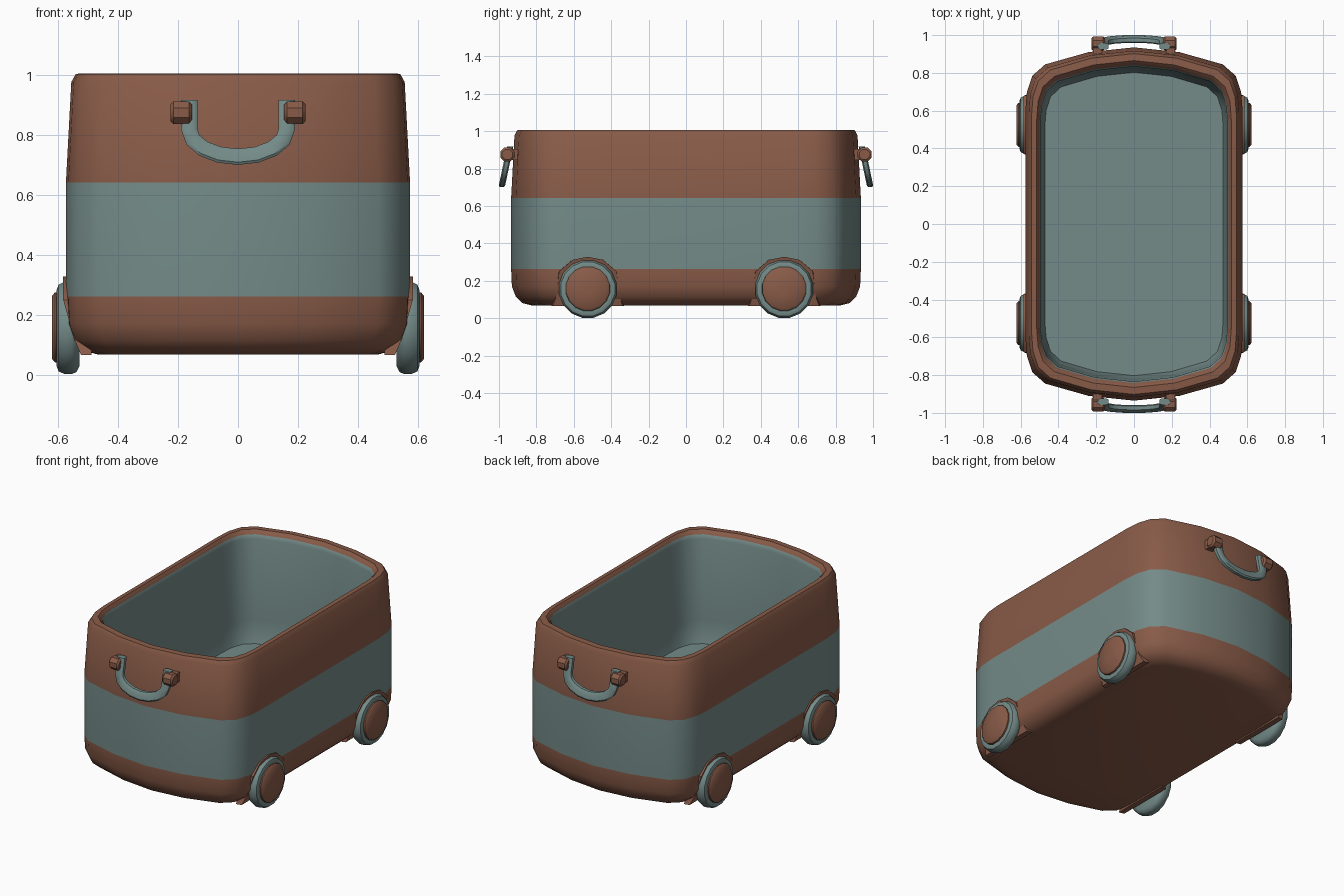
import bpy, bmesh
from math import sin, cos, pi, radians
from mathutils import Vector

if "Cube" in bpy.data.objects:
    bpy.data.objects.remove(bpy.data.objects["Cube"])


def material(name, color):
    m = bpy.data.materials.new(name)
    m.diffuse_color = (*color, 1)
    m.use_nodes = True
    m.node_tree.nodes["Principled BSDF"].inputs["Base Color"].default_value = m.diffuse_color
    return m


BROWN = material("brown", (0.25, 0.105, 0.065))
TEAL = material("teal", (0.175, 0.26, 0.25))


def loft(name, rings, mats, bands=None, smooth=40):
    """Skin a list of closed rings, cap both ends; bands = material per strip."""
    bm = bmesh.new()
    loops = [[bm.verts.new(p) for p in ring] for ring in rings]
    n = len(loops[0])
    bands = bands or [0] * (len(rings) - 1)
    for a, b, mi in zip(loops, loops[1:], bands):
        for i in range(n):
            j = (i + 1) % n
            bm.faces.new((a[i], a[j], b[j], b[i])).material_index = mi
    bm.faces.new(loops[0]).material_index = bands[0]
    bm.faces.new(loops[-1]).material_index = bands[-1]
    bmesh.ops.recalc_face_normals(bm, faces=bm.faces)
    me = bpy.data.meshes.new(name)
    bm.to_mesh(me)
    bm.free()
    for m in mats:
        me.materials.append(m)
    ob = bpy.data.objects.new(name, me)
    bpy.context.collection.objects.link(ob)
    bpy.ops.object.select_all(action='DESELECT')
    ob.select_set(True)
    bpy.context.view_layer.objects.active = ob
    bpy.ops.object.shade_smooth_by_angle(angle=radians(smooth))
    return ob


def lathe_x(name, profile, center, side, mat, sides=16):
    """Turn (radius, x) pairs around an axis along x."""
    _, cy, cz = center
    rings = [[(side * (center[0] + x), cy + r * cos(2 * pi * (i + .5) / sides),
               cz + r * sin(2 * pi * (i + .5) / sides)) for i in range(sides)]
             for r, x in profile]
    return loft(name, rings, [mat])


# Tub: rounded plan outline scaled along a wall profile
W, L = 0.575, 0.935
quarter = [(W, .60), (.567, .70), (.538, .785), (.47, .845), (.24, .91)]
plan = quarter + [(0, L)] + [(-x, y) for x, y in reversed(quarter)]
plan += [(-x, -y) for x, y in plan]
# half width, half length, height, material of the strip above
profile = [(.47, .825, .068, 0), (.515, .873, .08, 0), (.553, .91, .115, 0),
           (.571, .931, .17, 0), (W, L, .262, 1), (W, L, .642, 0),
           (.557, .917, .978, 0), (.542, .902, 1.005, 0), (.515, .865, 1.007, 0),
           (.50, .842, .985, 1), (.495, .834, .96, 1), (.488, .822, .45, 1),
           (.484, .818, .36, 1), (.472, .803, .305, 1)]
loft("tub", [[(x * w / W, y * l / L, z) for x, y in plan] for w, l, z, _ in profile],
     [BROWN, TEAL], [p[3] for p in profile[:-1]], 45)

# Wheels with hubcaps and arches
tyre = [(.02, .53), (.13, .53), (.15, .54), (.157, .555), (.157, .58),
        (.147, .6), (.13, .606), (.12, .604), (.117, .592), (.02, .592)]
hub = [(.02, .58), (.119, .58), (.119, .612), (.108, .621), (.02, .622)]
arch = [(-.195, .065), (-.175, .12), (-.16, .25), (-.085, .312), (0, .328),
        (.085, .312), (.16, .25), (.175, .12), (.195, .065)]
for side, sn in ((1, "right"), (-1, "left")):
    for y, yn in ((-.525, "front"), (.525, "back")):
        tag = f"{yn}_{sn}"
        lathe_x("tyre_" + tag, tyre, (0, y, .156), side, TEAL)
        lathe_x("hubcap_" + tag, hub, (0, y, .158), side, BROWN)
        # Arch face follows the curve of the tub wall
        loft("wheel_arch_" + tag,
             [[(side * .49, y + a, z) for a, z in arch],
              [(side * min(.584, .518 + .42 * (z - .05)), y + a * .96, z)
               for a, z in arch]], [BROWN], smooth=30)

# Carrying handles: U-shaped bar hanging from two knobs at each end
path = [(-.163, .918), (-.163, .82)]
path += [(-.163 * cos(a), .82 - .092 * sin(a)) for a in [pi * i / 8 for i in range(1, 8)]]
path += [(.163, .82), (.163, .918)]


def handle_rings(end):
    rings = []
    for i, (x, z) in enumerate(path):
        p, q = path[max(i - 1, 0)], path[min(i + 1, len(path) - 1)]
        t = Vector((q[0] - p[0], q[1] - p[1])).normalized()
        nx, nz = -t.y, t.x
        ring = []
        for u, v in ((-.027, -.010), (-.018, -.017), (.018, -.017), (.027, -.010),
                     (.027, .010), (.018, .017), (-.018, .017), (-.027, .010)):
            zz = z + nz * u
            y = .94 + (.918 - zz) * .21 + v
            ring.append((x + nx * u, end * y, zz))
        rings.append(ring)
    return rings


knob = [(.03, -.036), (.041, -.026), (.041, .026), (.03, .036)]
for end, en in ((-1, "front"), (1, "back")):
    loft("handle_" + en, handle_rings(end), [TEAL])
    for side, sn in ((1, "right"), (-1, "left")):
        lathe_x(f"handle_knob_{en}_{sn}", knob, (.19, end * .955, .875), side, BROWN, 8)
        # Arm joining the knob to the tub wall
        loft(f"handle_arm_{en}_{sn}",
             [[(side * (.193 + dx), end * y, .875 + dz) for dx, dz in
               ((-.024, -.03), (.024, -.03), (.024, .03), (-.024, .03))]
              for y in (.88, .955)], [BROWN])
